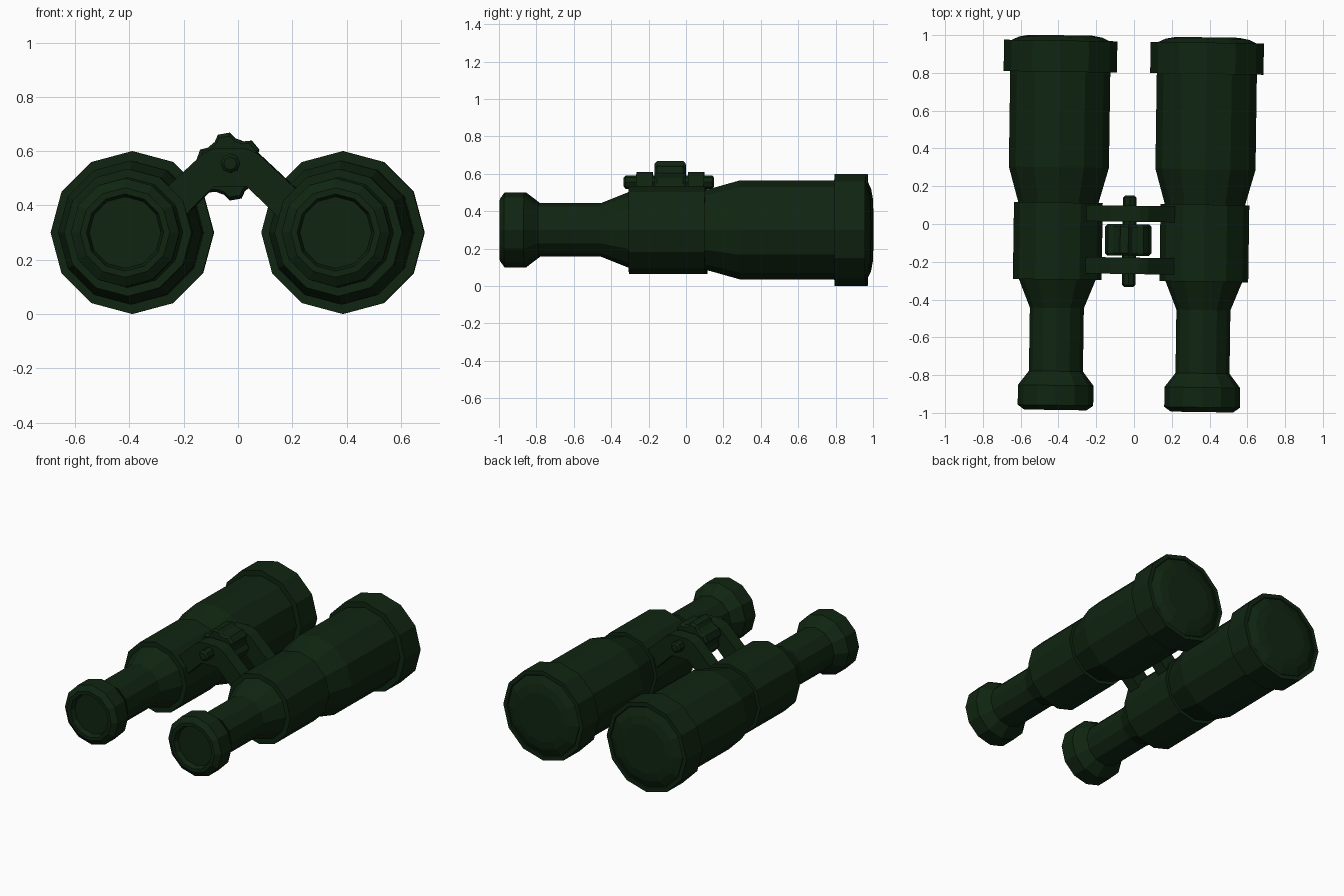
import bpy
import bmesh
from math import cos, sin, pi, radians
from mathutils import Matrix

cube = bpy.data.objects.get("Cube")
if cube:
    bpy.data.objects.remove(cube, do_unlink=True)

green = bpy.data.materials.new("dark_green")
green.use_nodes = True
COLOUR = (0.005, 0.0185, 0.0055, 1)
green.diffuse_color = COLOUR
green.node_tree.nodes["Principled BSDF"].inputs["Base Color"].default_value = COLOUR

# The whole instrument sits slightly turned on the ground
PLACE = Matrix.Translation((-0.014, 0, 0)) @ Matrix.Rotation(-0.0145, 4, 'Z')
SPREAD, AXIS_Z = 0.388, 0.3
HUB_X, HUB_Z = -0.01, 0.555


def finish(name, bm):
    bmesh.ops.recalc_face_normals(bm, faces=bm.faces)
    mesh = bpy.data.meshes.new(name)
    bm.to_mesh(mesh)
    bm.free()
    mesh.materials.append(green)
    obj = bpy.data.objects.new(name, mesh)
    bpy.context.collection.objects.link(obj)
    obj.matrix_world = PLACE
    return obj


def loft(name, rings):
    """Skin a list of point rings and cap both ends."""
    bm = bmesh.new()
    loops = [[bm.verts.new(p) for p in ring] for ring in rings]
    n = len(loops[0])
    for a, b in zip(loops, loops[1:]):
        for i in range(n):
            j = (i + 1) % n
            bm.faces.new((a[i], a[j], b[j], b[i]))
    bm.faces.new(loops[0])
    bm.faces.new(loops[-1])
    return finish(name, bm)


def lathe(name, x, z, profile, sides=12):
    """Turn (y, radius) pairs around an axis parallel to y."""
    steps = [2 * pi * i / sides for i in range(sides)]
    return loft(name, [[(x + r * cos(t), y, z + r * sin(t)) for t in steps]
                       for y, r in profile])


# Barrels
for side, x in (("left", SPREAD), ("right", -SPREAD)):
    lathe(side + "_eyepiece", x, AXIS_Z,
          [(-0.955, 0.132), (-0.99, 0.142), (-0.99, 0.165), (-0.965, 0.2),
           (-0.86, 0.2), (-0.785, 0.143), (-0.75, 0.143)])
    lathe(side + "_rear_tube", x, AXIS_Z,
          [(-0.79, 0.143), (-0.45, 0.143), (-0.295, 0.205), (-0.28, 0.205)])
    lathe(side + "_housing", x, AXIS_Z, [(-0.3, 0.235), (0.108, 0.235)])
    lathe(side + "_front_tube", x, AXIS_Z,
          [(0.09, 0.213), (0.11, 0.213), (0.295, 0.265), (0.82, 0.265)])
    lathe(side + "_objective_ring", x, AXIS_Z,
          [(0.8, 0.26), (0.8, 0.3), (0.966, 0.3), (0.966, 0.273), (0.955, 0.268)])
    lathe(side + "_lens", x, AXIS_Z,
          [(0.94, 0.268), (0.962, 0.268), (0.984, 0.22), (0.994, 0.165)])

# Hinge arms: one angled plate behind and one ahead of the focus wheel
half = [(0.055, 0.61), (0.1, 0.592), (0.25, 0.452), (0.18, 0.352), (0.06, 0.47)]
outline = [(HUB_X + x, z) for x, z in half] + [(HUB_X - x, z) for x, z in reversed(half)]
for name, y0, y1 in (("rear_hinge_arms", -0.265, -0.178), ("front_hinge_arms", 0.012, 0.097)):
    loft(name, [[(x, y, z) for x, z in outline] for y in (y0, y1)])

# Hinge pin with chamfered ends
lathe("hinge_pin", HUB_X, HUB_Z,
      [(-0.333, 0.024), (-0.322, 0.036), (0.14, 0.036), (0.15, 0.024)], 8)


# Six-lobed focus wheel
def wheel_ring(y, scale):
    ring = []
    for lobe in range(6):
        for offset, r in ((-21, 0.106), (-10, 0.125), (10, 0.125), (21, 0.106)):
            t = radians(40 + 60 * lobe + offset)
            ring.append((HUB_X - 0.005 + scale * r * cos(t), y,
                         HUB_Z - 0.012 + scale * r * sin(t)))
    return ring


loft("focus_wheel", [wheel_ring(y, s) for y, s in
                     ((-0.168, 0.9), (-0.155, 1), (-0.015, 1), (-0.002, 0.9))])
